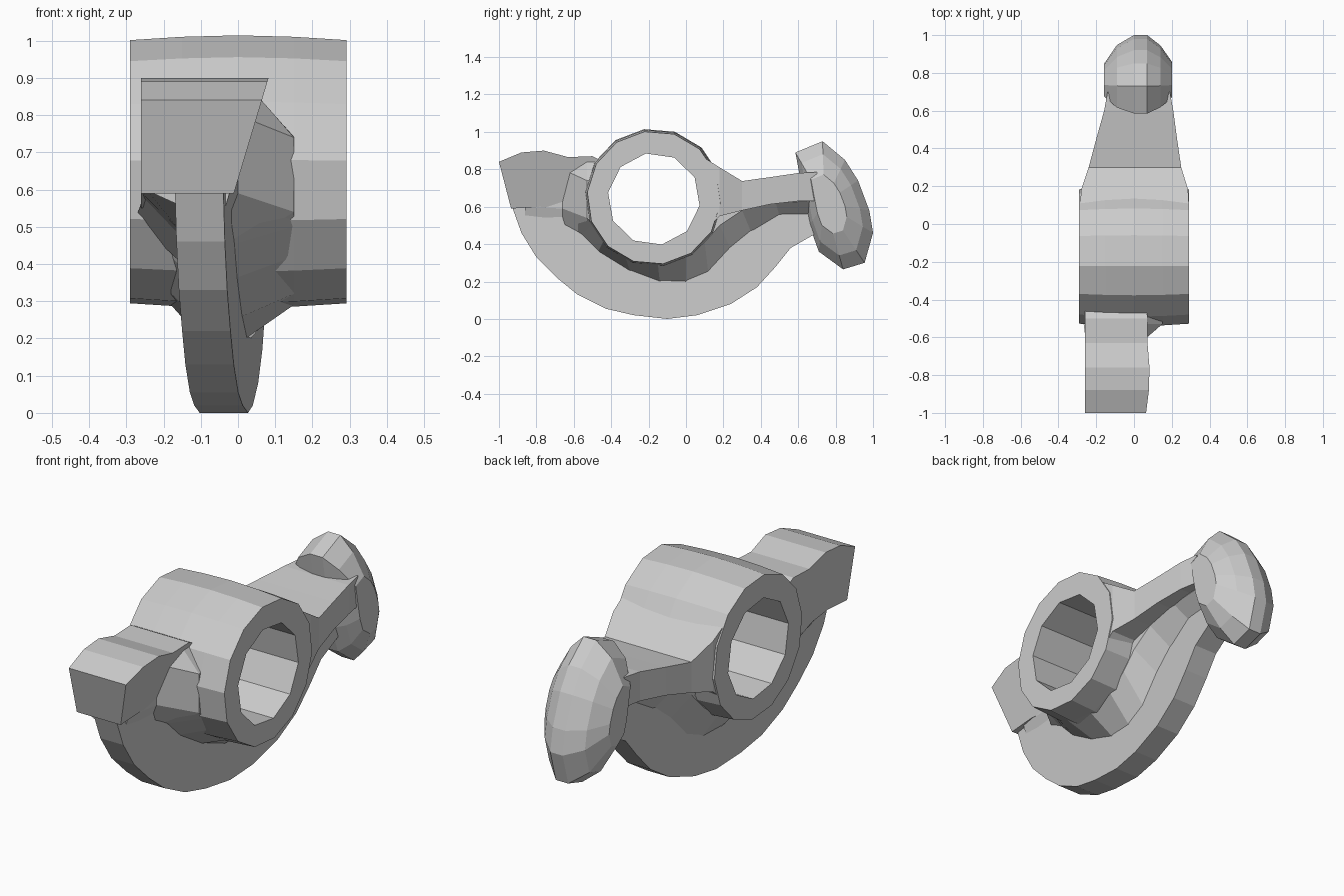
import bpy, bmesh
from math import radians, cos, sin

HUB_Y, HUB_Z = -0.172, 0.648


def loft(name, sections):
    """Closed solid through equal-length rings of points."""
    bm = bmesh.new()
    rings = [[bm.verts.new(p) for p in s] for s in sections]
    n = len(rings[0])
    for a, b in zip(rings, rings[1:]):
        for i in range(n):
            j = (i + 1) % n
            bm.faces.new((a[i], a[j], b[j], b[i]))
    bm.faces.new(rings[0][::-1])
    bm.faces.new(rings[-1])
    bmesh.ops.recalc_face_normals(bm, faces=bm.faces)
    mesh = bpy.data.meshes.new(name)
    bm.to_mesh(mesh)
    bm.free()
    ob = bpy.data.objects.new(name, mesh)
    bpy.context.collection.objects.link(ob)
    return ob


def circle(x, r, sides, start, z=HUB_Z):
    return [(x, HUB_Y + r * cos(radians(start + 360 * i / sides)),
             z + r * sin(radians(start + 360 * i / sides))) for i in range(sides)]


def boolean(target, other, operation):
    mod = target.modifiers.new(other.name, 'BOOLEAN')
    mod.operation, mod.solver, mod.object = operation, 'EXACT', other
    bpy.context.view_layer.objects.active = target
    bpy.ops.object.modifier_apply(modifier=mod.name)
    bpy.data.objects.remove(other)


# Slightly barrelled pivot hub
hub = loft("rocker_arm", [circle(x, r, 14, 98) for x, r in
                          ((-0.29, 0.357), (-0.15, 0.366), (0, 0.37), (0.15, 0.366), (0.292, 0.357))])

# Crescent web under the hub, slightly skewed along its length
arc = [(y, z) for _, y, z in circle(0, 0.3, 24, 0)][12:][::-1]
web_outer = [(-0.86, 0.75), (-0.93, 0.6), (-0.88, 0.46), (-0.8, 0.33), (-0.69, 0.22),
             (-0.58, 0.13), (-0.43, 0.055), (-0.28, 0.02), (-0.1, 0.0), (0.06, 0.02),
             (0.24, 0.08), (0.38, 0.17), (0.48, 0.28), (0.56, 0.38), (0.7, 0.46), (0.72, 0.68)]
web_profile = web_outer + [(0.15, 0.68)] + arc + [(-0.49, 0.75)]
web = loft("web", [[(-0.03 + 0.08 * y + t, y, z) for y, z in web_profile] for t in (-0.065, 0.065)])

# Fillets blending the web into hub and arm on both sides
low = [(-0.64, 0.5), (-0.56, 0.45), (-0.47, 0.36), (-0.3, 0.255), (-0.14, 0.195), (0, 0.19),
       (0.12, 0.24), (0.24, 0.37), (0.35, 0.46), (0.5, 0.55), (0.66, 0.55)]
high = [(-0.52, 0.55), (-0.5, 0.5), (-0.44, 0.42), (-0.32, 0.32), (-0.15, 0.29), (0, 0.33),
        (0.1, 0.41), (0.18, 0.5), (0.3, 0.58), (0.48, 0.62), (0.66, 0.63)]
back = [(0.66, 0.68), (0.15, 0.68)] + arc + [(-0.49, 0.6)]
fillets = []
for side, near, far in ((1, 0.15, 0.15), (-1, -0.18, -0.1)):
    fillets.append(loft("fillet", [
        [(-0.03 + 0.08 * y + side * 0.055, y, z) for y, z in low + back],
        [(near + (far - near) * max(0, y) / 0.66, y, z) for y, z in high + back]]))

# Front contact pad with its right face leaning outward
pad_profile = [(-1, 0.84), (-0.88, 0.89), (-0.76, 0.9), (-0.63, 0.865), (-0.5, 0.87), (-0.46, 0.85),
               (-0.46, 0.55), (-0.56, 0.55), (-0.65, 0.585), (-0.78, 0.6), (-0.935, 0.59)]
pad = loft("front_pad", [[(-0.26, y, z) for y, z in pad_profile],
                         [(0.07 - 0.3 * (0.86 - z), y, z) for y, z in pad_profile]])

# Sloping underside on the left of the pad
pad_underside = loft("pad_underside", [
    [(a, y, hi), (-0.1, y, hi + 0.03), (-0.1, y, lo), (-0.14, y, lo)]
    for y, a, hi, lo in ((-0.91, -0.25, 0.6, 0.55), (-0.78, -0.25, 0.605, 0.47),
                         (-0.62, -0.255, 0.58, 0.46), (-0.46, -0.275, 0.52, 0.39))])

# Neck flaring from pad to hub on the right
neck = loft("neck", [[(-0.1, y, base), (inner, y, base), (x, y, lo), (x, y, mid), (x - d, y, hi), (-0.1, y, hi)]
                     for y, inner, x, d, base, lo, mid, hi in (
                         (-0.86, -0.05, -0.02, 0.02, 0.5, 0.6, 0.8, 0.84),
                         (-0.66, -0.035, 0.0, 0.0, 0.5, 0.59, 0.8, 0.85),
                         (-0.53, -0.01, 0.15, 0.1, 0.44, 0.54, 0.74, 0.855),
                         (-0.45, 0.0, 0.15, 0.1, 0.37, 0.47, 0.75, 0.855))])

# Tapering rear arm
arm = loft("rear_arm", [[(a, y, lo), (b, y, lo), (b, y, hi), (a, y, hi)] for y, a, b, lo, hi in (
    (0.1, -0.285, 0.288, 0.47, 0.86), (0.18, -0.28, 0.287, 0.55, 0.81), (0.3, -0.24, 0.25, 0.58, 0.737),
    (0.45, -0.2, 0.228, 0.613, 0.758), (0.6, -0.158, 0.208, 0.63, 0.78), (0.7, -0.14, 0.19, 0.63, 0.785))])

# Rear foot: an upright rounded disc
foot_profile = [(0.585, 0.89), (0.73, 0.95), (0.85, 0.85), (0.92, 0.74), (0.98, 0.58), (1, 0.46),
                (0.955, 0.3), (0.84, 0.265), (0.71, 0.36), (0.66, 0.5), (0.62, 0.7)]
foot = loft("rear_foot", [[(x, 0.74 + s * (y - 0.74), 0.62 + s * (z - 0.62)) for y, z in foot_profile]
                          for x, s in ((-0.158, 0.42), (-0.09, 0.8), (0.0, 1), (0.07, 1), (0.14, 0.79), (0.2, 0.46))])

# Fuse into one casting, then cut the pivot bore
for part in [web, *fillets, pad, pad_underside, neck, arm, foot]:
    boolean(hub, part, 'UNION')
bore = loft("bore_cutter", [circle(x, 0.247, 10, -80, 0.641) for x in (-0.5, 0.5)])
boolean(hub, bore, 'DIFFERENCE')
